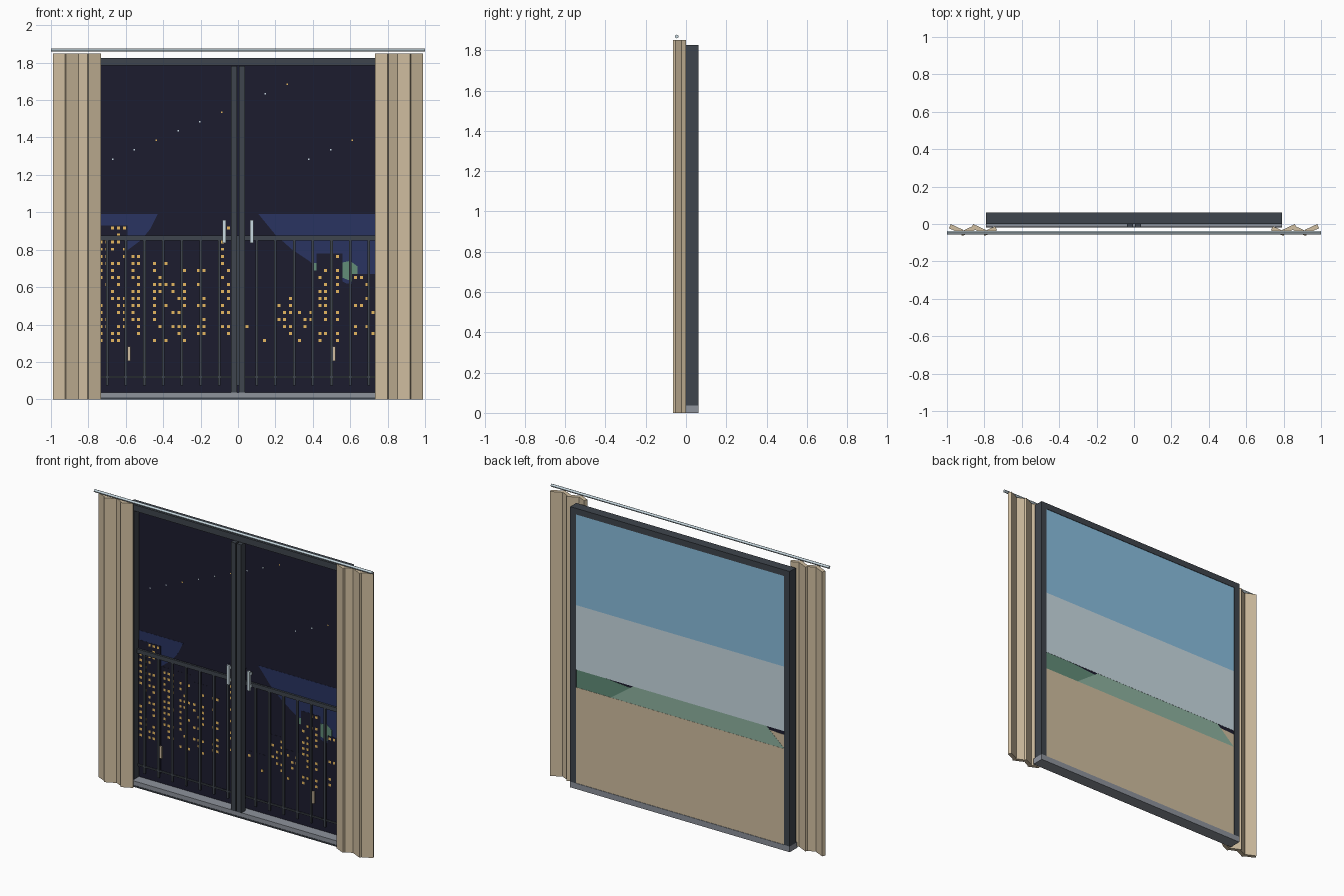
import bpy, bmesh, math, random
from mathutils import Matrix

old = bpy.data.objects.get("Cube")
if old:
    bpy.data.objects.remove(old)
random.seed(4)


def material(name, r, g, b):
    lin = [((c / 255 + 0.055) / 1.055) ** 2.4 for c in (r, g, b)]
    m = bpy.data.materials.new(name)
    m.use_nodes = True
    m.diffuse_color = (*lin, 1)
    m.node_tree.nodes["Principled BSDF"].inputs["Base Color"].default_value = (*lin, 1)
    return m


tan = material("tan fabric", 209, 191, 161)
dark = material("dark frame grey", 63, 69, 77)
steel = material("steel grey", 142, 147, 156)
night = material("night navy", 28, 28, 47)
dusk = material("dusk blue", 41, 52, 97)
glow = material("window yellow", 250, 200, 105)
sky = material("day sky blue", 138, 191, 223)
haze = material("pale haze", 202, 219, 227)
leaf = material("light green", 143, 179, 161)
hill = material("dark green", 98, 141, 121)


def finish(name, bm, mat):
    bmesh.ops.recalc_face_normals(bm, faces=bm.faces)
    me = bpy.data.meshes.new(name)
    bm.to_mesh(me)
    bm.free()
    me.materials.append(mat)
    ob = bpy.data.objects.new(name, me)
    bpy.context.collection.objects.link(ob)
    return ob


def add_box(bm, x0, x1, y0, y1, z0, z1, turn=0):
    mid = Matrix.Translation(((x0 + x1) / 2, (y0 + y1) / 2, (z0 + z1) / 2))
    size = Matrix.Diagonal((x1 - x0, y1 - y0, z1 - z0, 1))
    bmesh.ops.create_cube(bm, size=1, matrix=mid @ Matrix.Rotation(turn, 4, 'Z') @ size)


def boxes(name, mat, *dims):
    bm = bmesh.new()
    for d in dims:
        add_box(bm, *d)
    return finish(name, bm, mat)


def plate(name, mat, y, pts, thick=0.001):
    """Thin upright card from an (x, z) outline."""
    bm = bmesh.new()
    face = bm.faces.new([bm.verts.new((x, y, z)) for x, z in pts])
    out = bmesh.ops.extrude_face_region(bm, geom=[face])
    for v in out["geom"]:
        if isinstance(v, bmesh.types.BMVert):
            v.co.y += thick
    return finish(name, bm, mat)


def rect(x0, x1, z0, z1):
    return [(x0, z0), (x1, z0), (x1, z1), (x0, z1)]


# Door frame
boxes("header", dark, (-.79, .79, 0, .062, 1.786, 1.826))
boxes("jambs", dark, (-.79, -.75, 0, .062, .037, 1.786), (.75, .79, 0, .062, .037, 1.786))
boxes("sill", steel, (-.79, .79, -.015, .062, 0, .037))
boxes("sill_trim", dark, (-.79, .79, -.018, -.015, 0, .009))
boxes("door_stiles", dark, (-.037, -.005, -.02, .022, .037, 1.782), (.005, .037, -.02, .022, .037, 1.782))

# Door handles: flat grip with two mounts on each leaf
for side, label in ((-1, "right"), (1, "left")):
    x = side * .074
    boxes(label + "_handle", haze, (x - .01, x + .01, 0, .015, .835, .96),
          (x - .006, x + .006, .015, .034, .85, .865), (x - .006, x + .006, .015, .034, .93, .945))

# Night scene cards
plate("night_sky", night, .053, rect(-.75, .75, .037, 1.786))
plate("left_dusk", dusk, .051, [(-.75, .99), (-.43, .99), (-.47, .91), (-.52, .85), (-.6, .79), (-.75, .74)])
plate("right_dusk", dusk, .051, [(.11, .99), (.2, .88), (.29, .8), (.38, .74), (.45, .68), (.58, .62), (.75, .6), (.75, .99)])
plate("large_tree", hill, .0495, [(.55, .73), (.6, .74), (.64, .71), (.64, .66), (.61, .63), (.56, .65)])
plate("small_tree", hill, .0495, rect(.405, .425, .69, .73))

# City blocks with lit windows: left, right, top, share of windows lit
blocks = [(-.75, -.59, .93, .55), (-.58, -.48, .8, .45), (-.465, -.37, .8, .55),
          (-.365, -.25, .76, .55), (-.23, -.15, .7, .5), (-.1, .03, .95, .5),
          (.03, .16, .42, .35), (.2, .3, .57, .45), (.31, .41, .5, .5),
          (.42, .56, .78, .5), (.61, .75, .67, .4)]
lit = bmesh.new()
towers = bmesh.new()
for x0, x1, top, share in blocks:
    add_box(towers, x0, x1, .048, .049, .1, top)
    x = x0 + .018
    while x < x1 - .008:
        z = .315
        while z < top - .01:
            if random.random() < share:
                add_box(lit, x - .008, x + .008, .046, .047, z - .008, z + .008)
            z += .0375
        x += .031
finish("city_blocks", towers, night)
finish("lit_windows", lit, glow)

# Stars in rising rows
for mat, label in ((haze, "white_stars"), (glow, "yellow_stars")):
    bm = bmesh.new()
    for i in range(12):
        if (i % 3 == 2) == (mat is glow):
            x, z = -.67 + .1165 * i, 1.285 + .05 * (i % 9)
            add_box(bm, x - .004, x + .004, .051, .052, z - .004, z + .004)
    finish(label, bm, mat)

# Balcony railing and lanterns
boxes("balcony_rails", dark, (-.75, .75, .032, .045, .848, .875), (-.75, .75, .036, .042, .115, .125))
bm = bmesh.new()
for i in range(-7, 8):
    add_box(bm, i * .1 - .007, i * .1 + .007, .034, .043, .075, .86)
finish("balusters", bm, dark)
boxes("lanterns", tan, (-.592, -.575, .037, .045, .205, .283), (.504, .521, .037, .045, .205, .283))

# Day scene on the rear
plate("day_sky", sky, .058, rect(-.75, .75, 1.195, 1.786))
plate("day_haze", haze, .058, rect(-.75, .75, .775, 1.195))
plate("day_ground", tan, .058, rect(-.75, .75, .037, .66))
plate("ground_rise", tan, .056, [(-.64, .755), (-.75, .75), (-.75, .66), (-.7, .66)])
plate("near_hill", leaf, .057, [(-.75, .66), (.5, .66), (.36, .76), (.34, .775), (-.62, .775)])
plate("far_hill", hill, .056, [(.75, .66), (.48, .66), (.35, .758), (.55, .775), (.75, .775)])

# Pleated curtains, mirrored
for side, label in ((-1, "right"), (1, "left")):
    bm = bmesh.new()
    for i in range(4):
        x = side * (.951 - .06 * i)
        y = -.027 if i % 2 == 0 else -.038
        turn = math.radians(25) * side * (1 if i % 2 == 0 else -1)
        add_box(bm, x - .037, x + .037, y - .012, y + .012, 0, 1.85, turn)
    finish(label + "_curtain", bm, tan)

# Curtain rod
bm = bmesh.new()
bmesh.ops.create_cone(bm, cap_ends=True, segments=12, radius1=.009, radius2=.009, depth=2,
                      matrix=Matrix.Translation((0, -.046, 1.868)) @ Matrix.Rotation(math.pi / 2, 4, 'Y'))
rod = finish("curtain_rod", bm, haze)
bpy.context.view_layer.objects.active = rod
rod.select_set(True)
bpy.ops.object.shade_smooth_by_angle()
